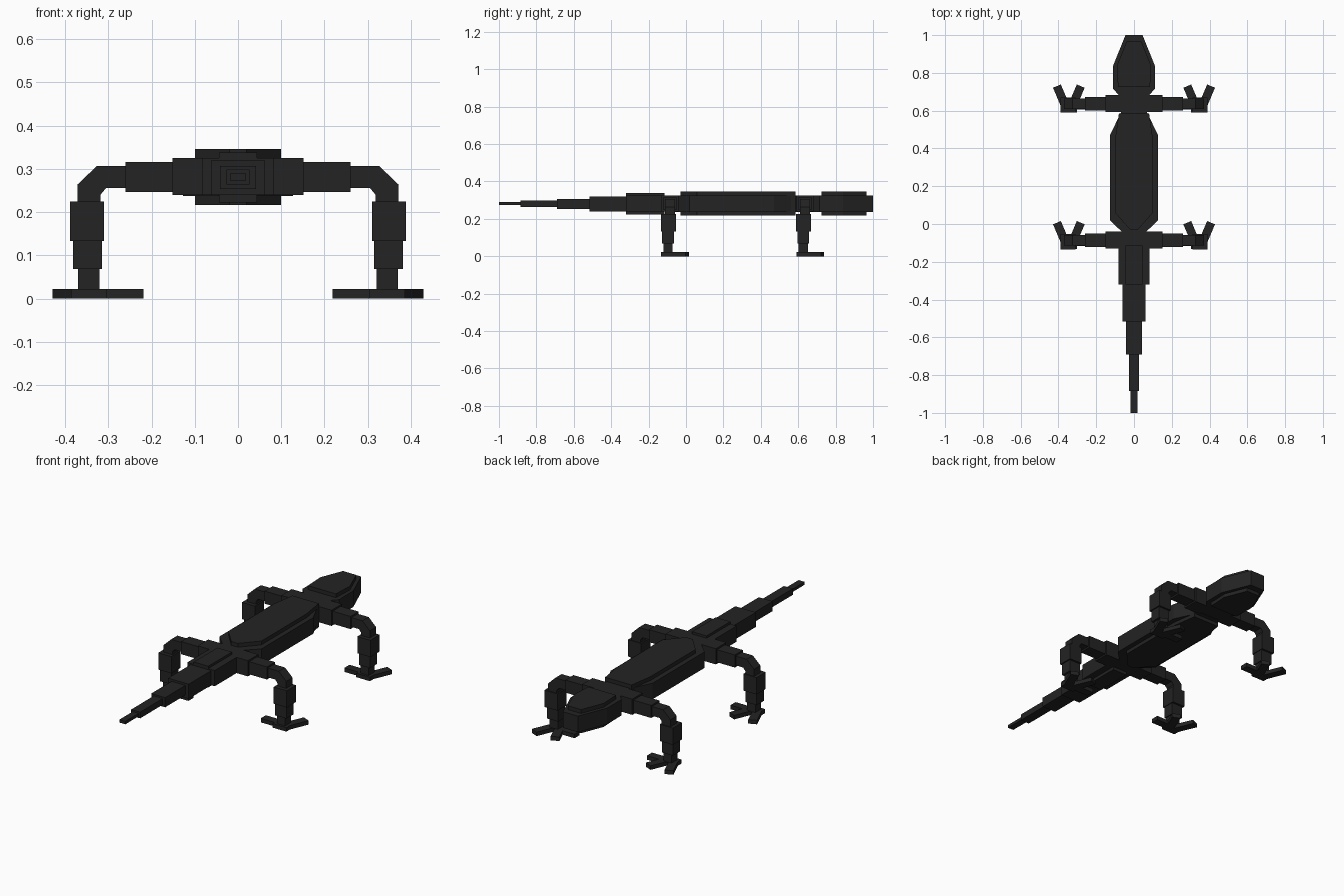
import bpy, bmesh, math
from mathutils import Vector

if "Cube" in bpy.data.objects:
    bpy.data.objects.remove(bpy.data.objects["Cube"])

mat = bpy.data.materials.new("charcoal black")
mat.diffuse_color = (0.017, 0.017, 0.017, 1)
mat.use_nodes = True
mat.node_tree.nodes["Principled BSDF"].inputs["Base Color"].default_value = mat.diffuse_color


def prism(name, pts, axis, lo, hi):
    """Extrude a closed outline along y (points are x, z) or z (points are x, y)."""
    bm = bmesh.new()
    rings = []
    for t in (lo, hi):
        rings.append([bm.verts.new((a, t, b) if axis == 'y' else (a, b, t)) for a, b in pts])
    n = len(pts)
    bm.faces.new(rings[0])
    bm.faces.new(rings[1])
    for i in range(n):
        j = (i + 1) % n
        bm.faces.new((rings[0][i], rings[0][j], rings[1][j], rings[1][i]))
    bmesh.ops.recalc_face_normals(bm, faces=bm.faces)
    me = bpy.data.meshes.new(name)
    bm.to_mesh(me)
    bm.free()
    me.materials.append(mat)
    ob = bpy.data.objects.new(name, me)
    bpy.context.collection.objects.link(ob)
    return ob


def box(name, x0, x1, y0, y1, z0, z1):
    return prism(name, [(x0, y0), (x1, y0), (x1, y1), (x0, y1)], 'z', z0, z1)


def symmetric(half):
    """Close a right-hand outline by mirroring it across x = 0."""
    return half + [(-x, y) for x, y in reversed(half)]


# Body and head: wide core with a narrower plate standing proud above and below
prism("body", symmetric([(0.045, -0.06), (0.127, 0.02), (0.127, 0.47), (0.06, 0.61)]), 'z', 0.237, 0.325)
prism("body_plate", symmetric([(0.02, -0.03), (0.10, 0.06), (0.10, 0.45), (0.08, 0.585)]), 'z', 0.217, 0.346)
prism("head", symmetric([(0.06, 0.66), (0.11, 0.715), (0.11, 0.84), (0.045, 1.0)]), 'z', 0.237, 0.325)
prism("head_plate", symmetric([(0.085, 0.725), (0.09, 0.84), (0.04, 0.965)]), 'z', 0.217, 0.346)

# Tail: stepped boxes getting thinner
tail = [(-0.05, -0.32, 0.083, 0.239, 0.325), (-0.32, -0.515, 0.062, 0.239, 0.319),
        (-0.515, -0.69, 0.042, 0.254, 0.307), (-0.69, -0.885, 0.027, 0.264, 0.298),
        (-0.885, -1.0, 0.018, 0.273, 0.289)]
for i, (y1, y0, w, z0, z1) in enumerate(tail):
    box(f"tail_segment_{i + 1}", -w, w, y0, y1, z0, z1)
box("tail_plate", -0.044, 0.044, -0.32, -0.115, 0.222, 0.338)

# Shoulders, legs and feet, front and back, both sides
elbow = [(0.26, 0.256), (0.305, 0.256), (0.318, 0.24), (0.318, 0.222), (0.371, 0.222),
         (0.371, 0.264), (0.326, 0.307), (0.26, 0.307)]
for pos, yc in (("front", 0.637), ("back", -0.086)):
    box(pos + "_girdle", -0.152, 0.152, yc - 0.045, yc + 0.045, 0.239, 0.325)
    for side, s in (("right", 1), ("left", -1)):
        n = f"{pos}_{side}_"

        def limb(part, x0, x1, w, z0, z1, dy=0):
            x0, x1 = sorted((s * x0, s * x1))
            box(n + part, x0, x1, yc + dy - w, yc + dy + w, z0, z1)

        limb("upper_arm", 0.152, 0.26, 0.035, 0.247, 0.316)
        prism(n + "elbow", [(s * x, z) for x, z in elbow], 'y', yc - 0.027, yc + 0.027)
        limb("forearm", 0.31, 0.389, 0.04, 0.133, 0.225, -0.008)
        limb("shin", 0.314, 0.382, 0.031, 0.068, 0.133, -0.01)
        limb("ankle", 0.32, 0.37, 0.025, 0.02, 0.068, -0.01)
        limb("foot", 0.303, 0.386, 0.024, 0, 0.022, -0.023)
        limb("inner_toe", 0.219, 0.32, 0.022, 0, 0.022, -0.008)
        # Two splayed forward toes
        for toe, base, tip in (("outer_toe", (0.358, -0.025), (0.408, 0.093)),
                               ("middle_toe", (0.332, -0.025), (0.282, 0.093))):
            a, b = Vector(base), Vector(tip)
            d = (b - a).normalized()
            p = Vector((-d.y, d.x)) * 0.0225
            prism(n + toe, [(s * v.x, yc + v.y) for v in (a + p, a - p, b - p, b + p)],
                  'z', 0, 0.022)
